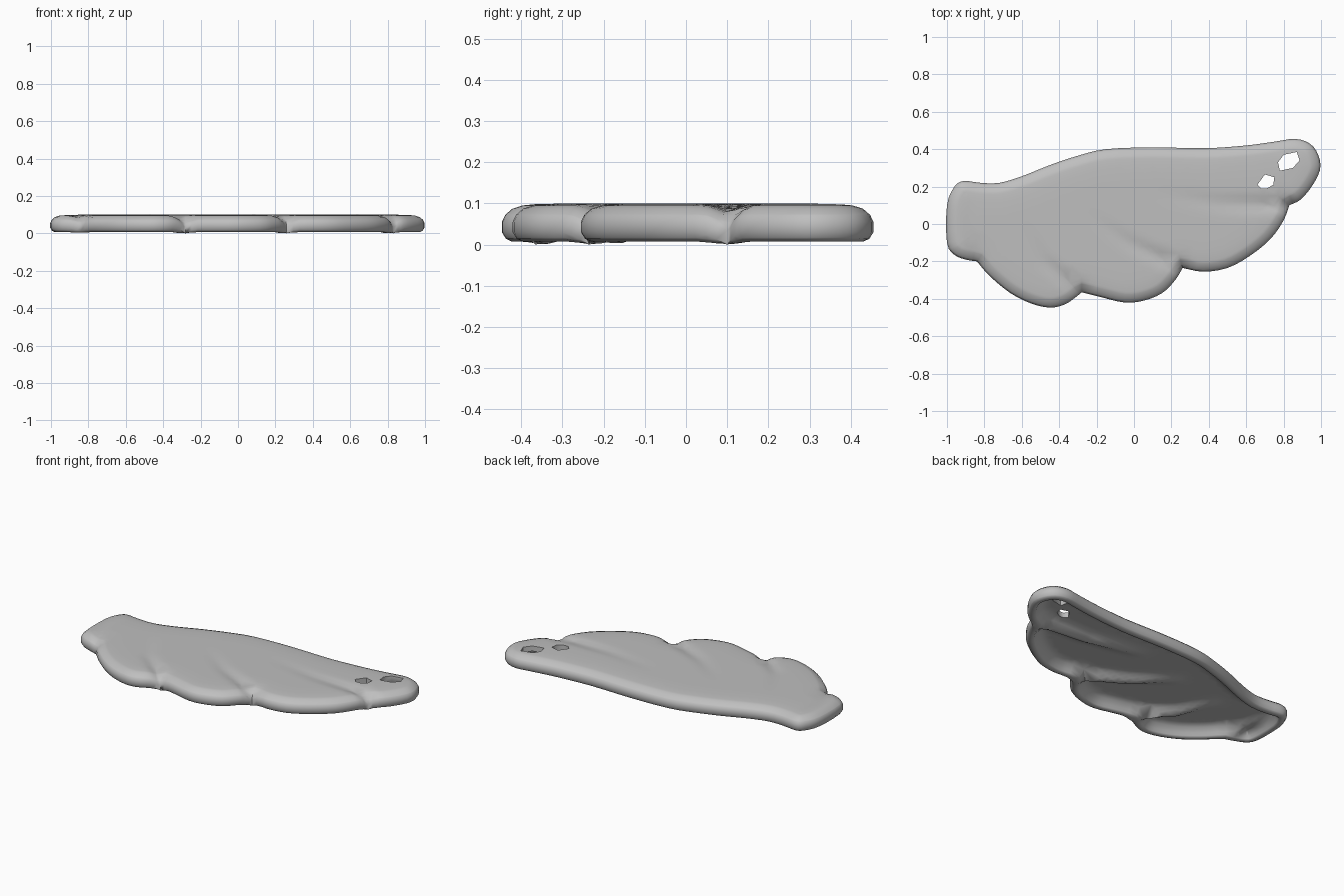
import bpy
import bmesh
import math
from mathutils import Vector
from mathutils.geometry import delaunay_2d_cdt

if "Cube" in bpy.data.objects:
    bpy.data.objects.remove(bpy.data.objects["Cube"])

# Wing outline, counter-clockwise, one run per feather lobe (ends are notches)
LOBES = [
    [(-.84, -.2), (-.77, -.28), (-.66, -.37), (-.55, -.425), (-.45, -.447), (-.37, -.43), (-.31, -.39), (-.28, -.365)],
    [(-.28, -.365), (-.18, -.39), (-.05, -.42), (.05, -.41), (.15, -.37), (.22, -.3), (.26, -.235)],
    [(.26, -.235), (.37, -.255), (.5, -.235), (.62, -.17), (.73, -.08), (.8, .02), (.83, .1)],
    [(.83, .1), (.89, .13), (.95, .2), (.995, .29), (.985, .37), (.94, .43), (.86, .455), (.75, .44), (.6, .42),
     (.38, .405), (.1, .41), (-.15, .4), (-.3, .365), (-.45, .315), (-.6, .255), (-.72, .22), (-.82, .22),
     (-.91, .23), (-.96, .2), (-1, .1), (-1, -.1), (-.96, -.165), (-.9, -.19), (-.84, -.2)],
]
HOLES = [
    [(.77, .33), (.8, .37), (.87, .385), (.885, .34), (.85, .3), (.78, .285)],
    [(.66, .21), (.7, .265), (.75, .25), (.745, .21), (.71, .19), (.68, .19)],
]
# Valleys between feathers, from the notch inward, with strength
VALLEYS = [
    ([(.83, .1), (.45, .11), (.05, .17)], 1),
    ([(.26, -.235), (-.03, -.1), (-.29, .09)], 1),
    ([(-.28, -.365), (-.48, -.2), (-.6, .04)], 1),
    ([(-.84, -.2), (-.89, -.02), (-.91, .145)], .6),
]
# Height against distance from the edge, for the outer skin and the hollow underside
TOP = [(0, .055), (.008, .072), (.025, .087), (.05, .095), (.08, .098), (.15, .1)]
UNDER = [(0, .03), (.01, .014), (.025, .007), (.045, .009), (.06, .03), (.08, .055), (.11, .068)]


def smooth_run(points, steps=3):
    """Catmull-Rom curve through the points, without the last one."""
    p = [Vector(q) for q in points]
    p = [p[0] * 2 - p[1]] + p + [p[-1] * 2 - p[-2]]
    out = []
    for a, b, c, d in zip(p, p[1:], p[2:], p[3:]):
        for i in range(steps):
            t = i / steps
            out.append((b * 2 + (c - a) * t + (a * 2 - b * 5 + c * 4 - d) * t * t
                        + (b * 3 - a - c * 3 + d) * t ** 3) / 2)
    return out


def nearest(p, line):
    """Distance to a polyline and the fraction along it."""
    best, where, count = 9, 0, len(line) - 1
    for i in range(count):
        a, ab = line[i], line[i + 1] - line[i]
        t = max(0, min(1, (p - a).dot(ab) / ab.length_squared))
        dist = (p - a - ab * t).length
        if dist < best:
            best, where = dist, (i + t) / count
    return best, where


def inside(p, loop):
    hit = False
    for a, b in zip(loop, loop[1:] + loop[:1]):
        if (a.y > p.y) != (b.y > p.y) and p.x < a.x + (p.y - a.y) * (b.x - a.x) / (b.y - a.y):
            hit = not hit
    return hit


def profile(table, d):
    for (d0, z0), (d1, z1) in zip(table, table[1:]):
        if d < d1:
            return z0 + (z1 - z0) * (d - d0) / (d1 - d0)
    return table[-1][1]


outline = [p for lobe in LOBES for p in smooth_run(lobe)]
closed = outline + outline[:1]
holes = [[Vector(p) for p in hole] for hole in HOLES]
valleys = [([Vector(p) for p in line], strength) for line, strength in VALLEYS]


def heights(p):
    """Outer and inner skin height at a plan position."""
    d = nearest(p, closed)[0]
    top, under = profile(TOP, d), profile(UNDER, d)
    for line, strength in valleys:
        dist, t = nearest(p, line)
        fade = strength * (1 - t) ** .7
        ridge = fade * max(0, 1 - dist / .07) ** 1.2
        under += (0 - under) * ridge
        groove = strength * (1 - t) ** 1.5 * math.exp(-(dist / .035) ** 2)
        top -= .02 * groove
    return max(top, under + .012), under


# Plan points: constrained loops, rings following the edge, and an inner grid
points, edges = [], []
for loop in [outline] + holes:
    start = len(points)
    points += loop
    edges += [(start + i, start + (i + 1) % len(loop)) for i in range(len(loop))]


def add_point(p, clearance):
    if inside(p, outline) and nearest(p, closed)[0] > clearance:
        if all(not inside(p, h) and nearest(p, h + h[:1])[0] > .012 for h in holes):
            points.append(p)


for ring in sorted({d for d, z in TOP + UNDER if 0 < d < .12}):
    for i, p in enumerate(outline):
        along = (outline[(i + 1) % len(outline)] - outline[i - 1]).normalized()
        add_point(p + Vector((-along.y, along.x)) * ring, ring * .9)
STEP = .03
for i in range(-34, 35):
    for j in range(-16, 17):
        add_point(Vector((i * STEP, j * STEP)), .12)

plan, _, triangles, *_ = delaunay_2d_cdt(points, edges, [], 0, 1e-5)

# Build both skins and close them along the outline and the holes
bm = bmesh.new()
skins = [heights(p) for p in plan]
upper = [bm.verts.new((p.x, p.y, z[0])) for p, z in zip(plan, skins)]
lower = [bm.verts.new((p.x, p.y, z[1])) for p, z in zip(plan, skins)]
directed = set()
for tri in triangles:
    centre = sum((plan[i] for i in tri), Vector((0, 0))) / len(tri)
    if inside(centre, outline) and not any(inside(centre, h) for h in holes):
        bm.faces.new([upper[i] for i in tri])
        bm.faces.new([lower[i] for i in reversed(tri)])
        directed.update(zip(tri, list(tri[1:]) + [tri[0]]))
for a, b in directed:
    if (b, a) not in directed:
        bm.faces.new([upper[b], upper[a], lower[a], lower[b]])
bmesh.ops.delete(bm, geom=[v for v in bm.verts if not v.link_faces], context='VERTS')
bmesh.ops.recalc_face_normals(bm, faces=bm.faces)

mesh = bpy.data.meshes.new("wing_shell")
bm.to_mesh(mesh)
bm.free()
wing = bpy.data.objects.new("wing_shell", mesh)
bpy.context.collection.objects.link(wing)

# Plain grey material
grey = bpy.data.materials.new("plain_grey")
grey.use_nodes = True
colour = (.52, .52, .52, 1)
grey.diffuse_color = colour
grey.node_tree.nodes["Principled BSDF"].inputs["Base Color"].default_value = colour
mesh.materials.append(grey)

bpy.ops.object.select_all(action='DESELECT')
wing.select_set(True)
bpy.context.view_layer.objects.active = wing
bpy.ops.object.shade_smooth_by_angle(angle=math.radians(55))
